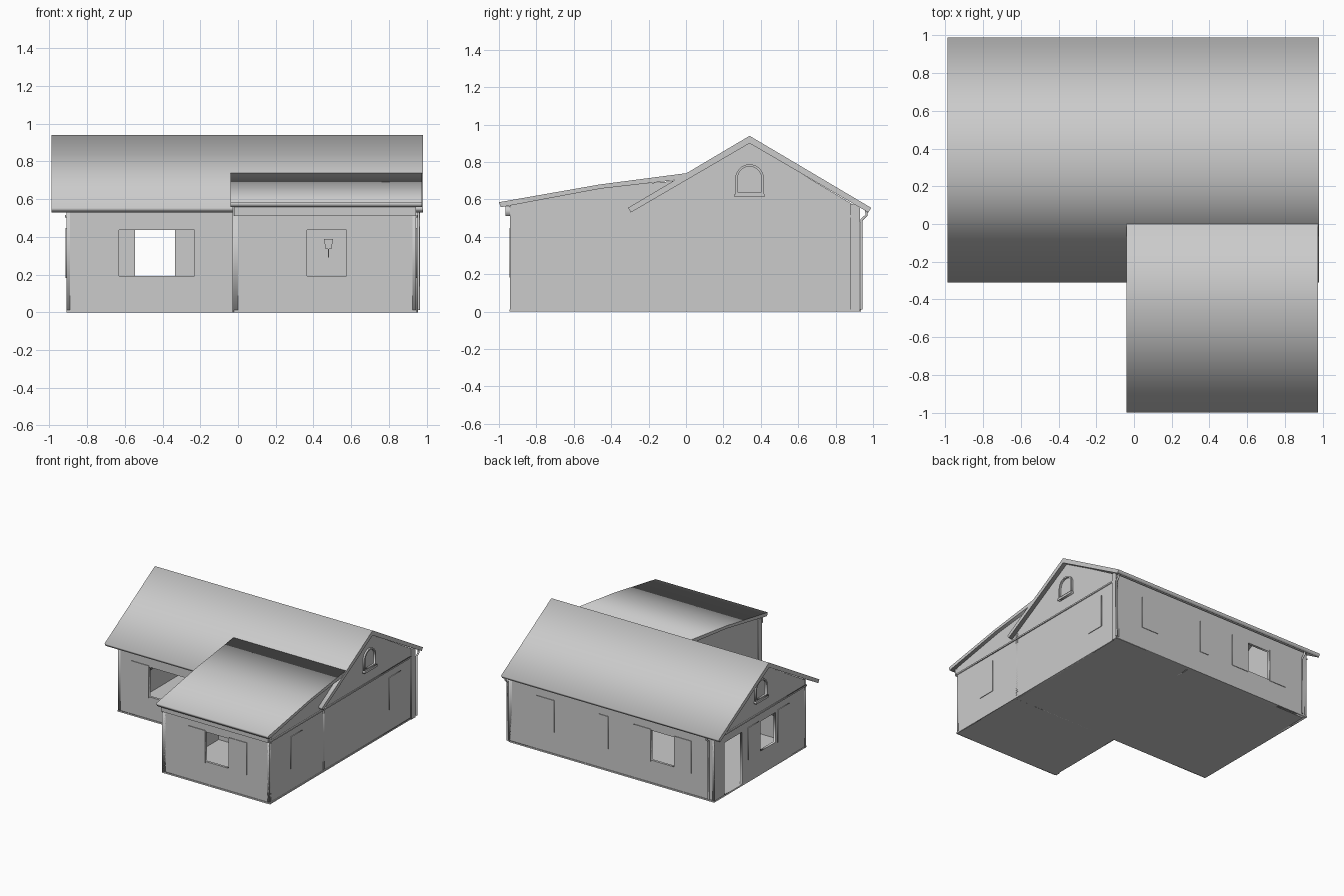
import bpy, math
from mathutils import Matrix

cube = bpy.data.objects.get("Cube")
if cube:
    bpy.data.objects.remove(cube)

GREY = bpy.data.materials.new("plain grey")
GREY.use_nodes = True
GREY.diffuse_color = (0.6, 0.6, 0.6, 1)
GREY.node_tree.nodes["Principled BSDF"].inputs["Base Color"].default_value = (0.6, 0.6, 0.6, 1)

# Local x, y, z of a panel mapped to the world, by the axis it is extruded along
FRAMES = {
    "x": Matrix(((0, 0, 1, 0), (1, 0, 0, 0), (0, 1, 0, 0), (0, 0, 0, 1))),
    "y": Matrix(((1, 0, 0, 0), (0, 0, -1, 0), (0, 1, 0, 0), (0, 0, 0, 1))),
    "z": Matrix.Identity(4),
}


def to_mesh(name, curve, matrix):
    """Turn curve data into a mesh object."""
    temp = bpy.data.objects.new("temp", curve)
    bpy.context.collection.objects.link(temp)
    graph = bpy.context.evaluated_depsgraph_get()
    mesh = bpy.data.meshes.new_from_object(temp.evaluated_get(graph))
    bpy.data.objects.remove(temp)
    mesh.transform(matrix)
    mesh.materials.clear()
    mesh.materials.append(GREY)
    mesh.name = name
    ob = bpy.data.objects.new(name, mesh)
    bpy.context.collection.objects.link(ob)
    return ob


def panel(name, axis, low, high, outline, holes=()):
    """Extrude an outline with holes along an axis, from low to high."""
    curve = bpy.data.curves.new(name, "CURVE")
    curve.dimensions = "2D"
    curve.fill_mode = "BOTH"
    curve.extrude = (high - low) / 2
    for loop in (outline, *holes):
        spline = curve.splines.new("POLY")
        spline.points.add(len(loop) - 1)
        for point, (u, v) in zip(spline.points, loop):
            point.co = (u, v, 0, 1)
        spline.use_cyclic_u = True
    middle = (low + high) / 2
    shift = Matrix.Translation([middle if a == axis else 0 for a in "xyz"])
    return to_mesh(name, curve, shift @ FRAMES[axis])


def rect(u0, u1, v0, v1):
    return [(u0, v0), (u1, v0), (u1, v1), (u0, v1)]


def pipe(name, path, radius):
    curve = bpy.data.curves.new(name, "CURVE")
    curve.dimensions = "3D"
    curve.bevel_depth = radius
    curve.bevel_resolution = 1
    curve.use_fill_caps = True
    spline = curve.splines.new("POLY")
    spline.points.add(len(path) - 1)
    for point, co in zip(spline.points, path):
        point.co = (*co, 1)
    return to_mesh(name, curve, Matrix.Identity(4))


def arch(half, bottom, spring):
    """Round-topped outline centred under the ridge."""
    top = [(RIDGE + half * math.cos(a), spring + half * math.sin(a))
           for a in (math.pi * i / 14 for i in range(15))]
    return [(RIDGE - half, bottom), (RIDGE + half, bottom)] + top


RIDGE = 0.34
LEFT, RIGHT = -0.91, 0.945
BACK, FRONT, WING = 0.93, -0.25, -0.94
T = 0.02
SILL, HEAD = 0.193, 0.436

# Floors
panel("main_floor", "z", 0, 0.012, rect(LEFT, RIGHT, FRONT, BACK))
panel("wing_floor", "z", 0, 0.012, rect(-0.02, RIGHT, WING, FRONT + T))

# Gable walls, the taller side running on into the wing
gable = [(BACK, 0), (BACK, 0.55), (RIDGE, 0.905)]
wing_top = [(-0.04, 0.7), (-0.46, 0.665), (WING, 0.575), (WING, 0)]
panel("long_side_wall", "x", RIGHT - T, RIGHT, gable + wing_top)
panel("door_side_wall", "x", LEFT, LEFT + T, gable + [(FRONT, 0.55), (FRONT, 0)],
      [rect(0.575, 0.8, 0.012, 0.44), rect(0.14, 0.34, SILL, HEAD)])
panel("wing_inner_wall", "x", -0.02, 0, [(-0.04, 0.65)] + wing_top + [(FRONT, 0), (FRONT, 0.56)])

# Front and back walls
panel("main_front_wall", "y", FRONT, FRONT + T, rect(LEFT, RIGHT, 0, 0.555),
      [rect(-0.63, -0.23, SILL, HEAD)])
panel("back_wall", "y", BACK - T, BACK, rect(LEFT, RIGHT, 0, 0.552),
      [rect(-0.545, -0.335, SILL, HEAD)])
panel("wing_front_wall", "y", WING, WING + T, rect(-0.02, RIGHT, 0, 0.575),
      [rect(0.365, 0.575, SILL, HEAD)])

# Inside partitions of the corner room
panel("partition_long", "y", 0.455, 0.47, rect(0.235, RIGHT - T, 0, 0.5))
panel("partition_short", "x", 0.235, 0.25, rect(0.46, BACK - T, 0, 0.5))

# Roofs
panel("main_roof", "x", -0.99, 0.98,
      [(-0.31, 0.555), (RIDGE, 0.94), (0.99, 0.555), (0.975, 0.53), (RIDGE, 0.9), (-0.295, 0.53)])
panel("wing_roof", "x", -0.04, 0.975,
      [(-1, 0.585), (-0.46, 0.68), (0, 0.74), (0, 0.71), (-0.46, 0.657), (-0.99, 0.558)])
panel("wing_fascia", "y", -0.965, WING, rect(-0.02, RIGHT, 0.51, 0.565))

# Trim: bands under the gables, corner boards, plinths
panel("long_side_band", "x", RIGHT, RIGHT + 0.008, rect(WING, 0.88, 0.504, 0.516))
panel("door_side_band", "x", LEFT - 0.008, LEFT, rect(FRONT, BACK, 0.504, 0.516))
panel("back_corner_board", "x", RIGHT, RIGHT + 0.01, rect(0.88, BACK, 0, 0.575))
panel("inner_corner_board", "x", -0.028, -0.02, rect(WING, -0.9, 0, 0.56))
for name, y, x0 in (("main", FRONT, LEFT), ("wing", WING, -0.02)):
    panel(name + "_plinth", "y", y - 0.005, y, rect(x0, RIGHT, 0, 0.012))
panel("back_plinth", "y", BACK, BACK + 0.005, rect(LEFT, RIGHT, 0, 0.012))
panel("side_plinth", "x", RIGHT, RIGHT + 0.005, rect(WING, BACK, 0, 0.012))

# Shutters: axis, wall face, outward direction, spans along the wall
shutters = (
    ("main_front", "y", FRONT, -1, ((-0.785, -0.63), (-0.23, -0.07))),
    ("wing_front", "y", WING, -1, ((0.21, 0.365), (0.575, 0.74))),
    ("back", "y", BACK, 1, ((-0.7, -0.545), (-0.335, -0.18), (0.05, 0.135), (0.54, 0.7))),
    ("long_side", "x", RIGHT, 1, ((-0.67, -0.52), (0.6, 0.75))),
    ("door_side", "x", LEFT, -1, ((-0.03, 0.12), (0.36, 0.5))),
)
for name, axis, face, out, spans in shutters:
    # Panels along y are mirrored in depth only, so sorted limits suffice
    low, high = sorted((face, face + out * 0.005))
    for i, (a, b) in enumerate(spans):
        panel(f"{name}_shutter_{i + 1}", axis, low, high, rect(a, b, 0.183, 0.447))

# Arched gable windows with sills
for name, face, out in (("long_side", RIGHT, 1), ("door_side", LEFT, -1)):
    low, high = sorted((face, face + out * 0.014))
    panel(name + "_arch_frame", "x", low, high, arch(0.076, 0.63, 0.712),
          [arch(0.064, 0.64, 0.712)])
    low, high = sorted((face, face + out * 0.022))
    panel(name + "_arch_sill", "x", low, high, rect(RIDGE - 0.08, RIDGE + 0.08, 0.612, 0.63))

# Wall lamp inside the wing
panel("lamp_shade", "y", FRONT - 0.008, FRONT,
      [(0.465, 0.335), (0.495, 0.335), (0.505, 0.39), (0.455, 0.39)][::-1])
panel("lamp_stem", "y", FRONT - 0.008, FRONT, rect(0.477, 0.483, 0.29, 0.335))

# Downpipes at the back corners
for name, x in (("door_side", -0.86), ("long_side", 0.957)):
    pipe(name + "_downpipe",
         [(x, 0.965, 0.54), (x, 0.965, 0.515), (x, 0.938, 0.49), (x, 0.938, 0.012)], 0.008)
